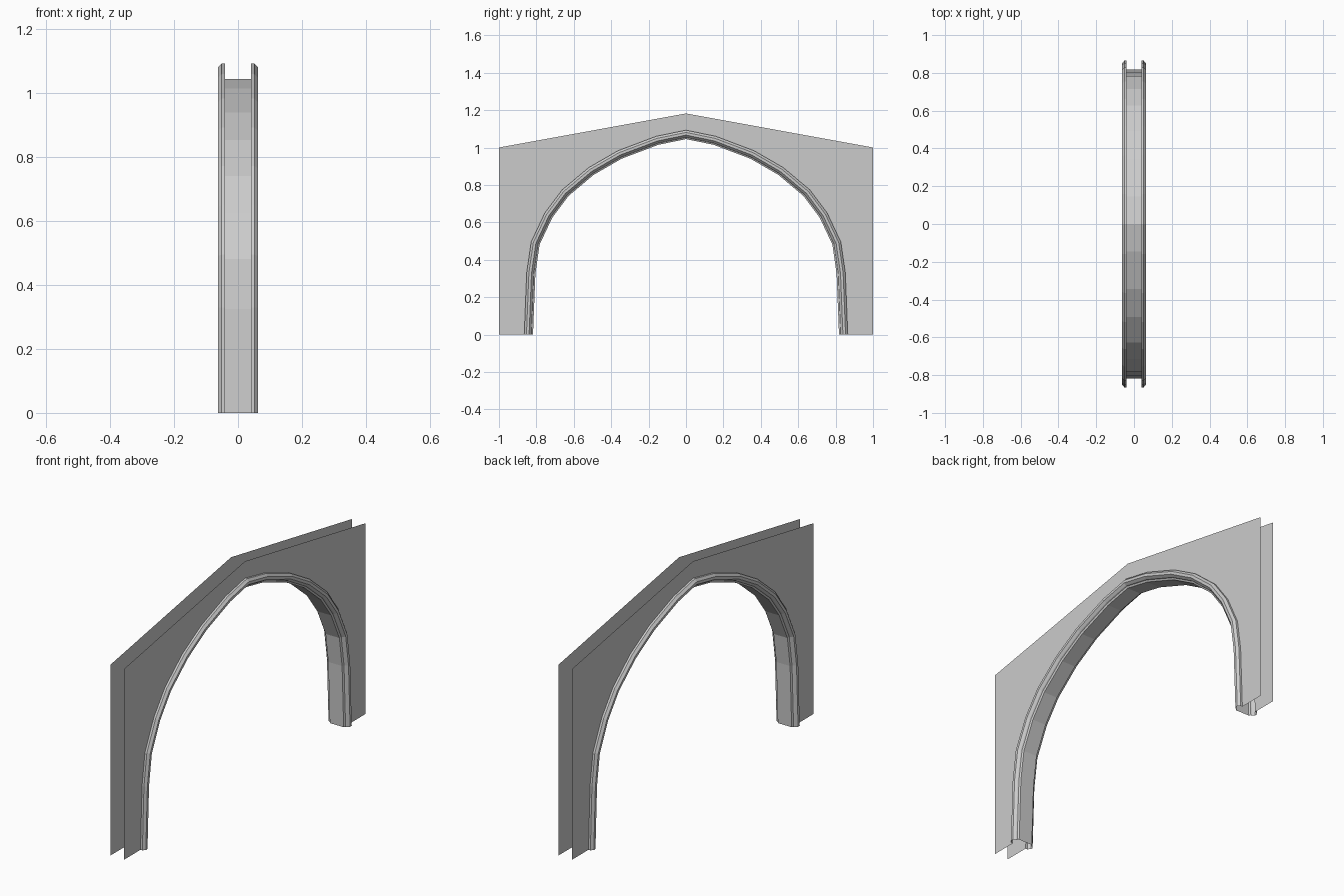
import bpy
from mathutils import Vector

if "Cube" in bpy.data.objects:
    bpy.data.objects.remove(bpy.data.objects["Cube"])

# Half of the arch curve (y, z), from the floor to the crown
PATH = [(-0.865, 0), (-0.852, 0.33), (-0.828, 0.495), (-0.755, 0.65), (-0.663, 0.773),
        (-0.52, 0.893), (-0.364, 0.983), (-0.16, 1.06), (0, 1.093)]
HALF = [Vector(p) for p in PATH]
ARCH = HALF + [Vector((-p.x, p.y)) for p in reversed(HALF[:-1])]


def inset(d):
    """Arch curve moved inward by d with mitred corners."""
    out = []
    for i, p in enumerate(ARCH):
        if i in (0, len(ARCH) - 1):
            out.append(Vector((p.x + (d if p.x < 0 else -d), 0)))
            continue
        a = (p - ARCH[i - 1]).normalized()
        b = (ARCH[i + 1] - p).normalized()
        na, nb = Vector((a.y, -a.x)), Vector((b.y, -b.x))
        m = (na + nb).normalized()
        out.append(p + m * (d / m.dot(na)))
    return out


def make(name, verts, faces):
    me = bpy.data.meshes.new(name)
    me.from_pydata(verts, [], faces)
    ob = bpy.data.objects.new(name, me)
    bpy.context.collection.objects.link(ob)
    return ob


def sweep(name, profile):
    """Sweep a profile of (x, inset) points along the arch."""
    n = len(ARCH)
    verts = [(x, p.x, p.y) for x, d in profile for p in inset(d)]
    faces = [(r * n + i, r * n + i + 1, (r + 1) * n + i + 1, (r + 1) * n + i)
             for r in range(len(profile) - 1) for i in range(n - 1)]
    return make(name, verts, faces)


# Moulded trim around the opening, on both faces of the wall
TRIM = [(0.04, 0), (0.051, 0), (0.0625, 0.012), (0.0625, 0.026),
        (0.051, 0.036), (0.045, 0.038), (0.04, 0.047)]
sweep("right_arch_trim", TRIM)
sweep("left_arch_trim", [(-x, d) for x, d in reversed(TRIM)])

# Underside of the arch between the trims
sweep("arch_soffit", [(0.04, 0.047), (-0.04, 0.047)])

# Thin gabled wall panels with the arched opening
for side, name in ((1, "right_wall_panel"), (-1, "left_wall_panel")):
    outline = [(-1, 0)] + [tuple(p) for p in ARCH] + [(1, 0), (1, 1), (0, 1.182), (-1, 1)]
    if side < 0:
        outline.reverse()
    make(name, [(side * 0.04, y, z) for y, z in outline], [tuple(range(len(outline)))])
